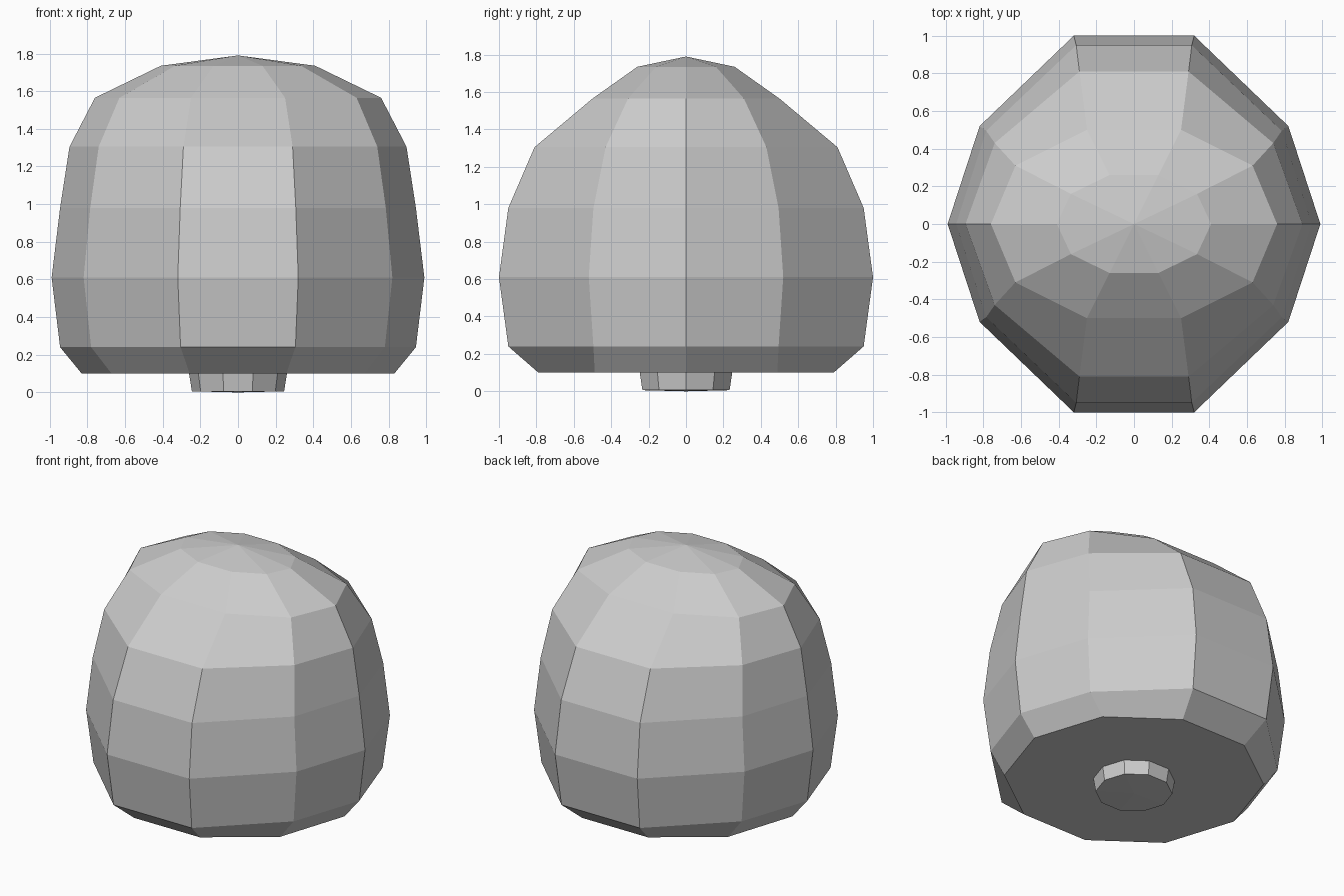
import bpy, bmesh
from math import cos, sin, pi

if "Cube" in bpy.data.objects:
    bpy.data.objects.remove(bpy.data.objects["Cube"])


def ten_sided(side, corner, face, z):
    """Ring of ten points mirrored from one quadrant: side, corner and face points."""
    (a, (bx, by), (cx, cy)) = (side, corner, face)
    return [(x, y, z) for x, y in (
        (a, 0), (bx, by), (cx, cy), (-cx, cy), (-bx, by),
        (-a, 0), (-bx, -by), (-cx, -cy), (cx, -cy), (bx, -by))]


def regular(r, z):
    return [(r * cos(i * pi / 5), r * sin(i * pi / 5), z) for i in range(10)]


def loft(name, rings, bottom=None, top=None):
    """Join rings with quads, closing each end with a point fan or a flat cap."""
    bm = bmesh.new()
    loops = [[bm.verts.new(p) for p in ring] for ring in rings]
    n = len(loops[0])
    for lo, hi in zip(loops, loops[1:]):
        for i in range(n):
            j = (i + 1) % n
            bm.faces.new((lo[i], lo[j], hi[j], hi[i]))
    for loop, tip in ((loops[0], bottom), (loops[-1], top)):
        if tip is None:
            bm.faces.new(loop)
        else:
            v = bm.verts.new((0, 0, tip))
            for i in range(n):
                bm.faces.new((loop[i], loop[(i + 1) % n], v))
    bmesh.ops.recalc_face_normals(bm, faces=bm.faces)
    mesh = bpy.data.meshes.new(name)
    bm.to_mesh(mesh)
    bm.free()
    obj = bpy.data.objects.new(name, mesh)
    bpy.context.collection.objects.link(obj)
    return obj


# Faceted dome, pinched front to back towards the top
loft("dome_body", [
    regular(0.83, 0.10),
    ten_sided(0.945, (0.78, 0.495), (0.305, 0.95), 0.24),
    ten_sided(0.99, (0.82, 0.52), (0.32, 1.00), 0.61),
    ten_sided(0.945, (0.785, 0.495), (0.307, 0.95), 0.98),
    ten_sided(0.895, (0.74, 0.43), (0.29, 0.81), 1.305),
    ten_sided(0.76, (0.63, 0.31), (0.25, 0.50), 1.565),
    ten_sided(0.41, (0.335, 0.16), (0.13, 0.26), 1.735),
], top=1.79)

# Short tapered stub underneath
loft("base_stub", [regular(0.245, 0.006), regular(0.26, 0.10)], bottom=0.0)
